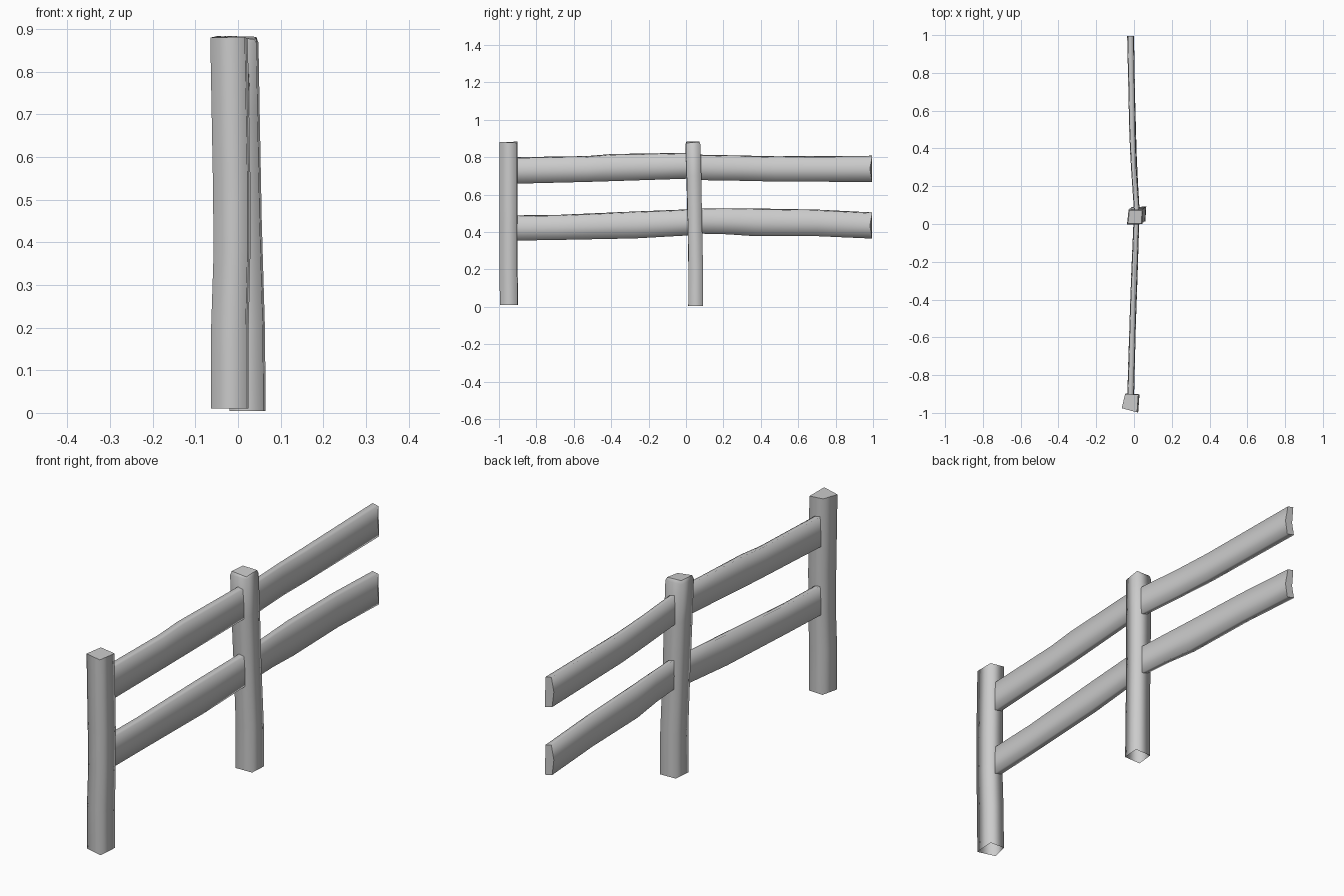
import bpy, bmesh
from mathutils import Vector

cube = bpy.data.objects.get("Cube")
if cube:
    bpy.data.objects.remove(cube)

wood = bpy.data.materials.new("grey wood")
wood.use_nodes = True
COLOUR = (0.6, 0.6, 0.6, 1)
wood.diffuse_color = COLOUR
wood.node_tree.nodes["Principled BSDF"].inputs["Base Color"].default_value = COLOUR


def loft(name, rings, cap_start=True):
    """Skin a stack of rings; smooth sides, crisp end caps."""
    bm = bmesh.new()
    loops = [[bm.verts.new(p) for p in ring] for ring in rings]
    n = len(loops[0])
    for a, b in zip(loops, loops[1:]):
        for i in range(n):
            j = (i + 1) % n
            bm.faces.new((a[i], a[j], b[j], b[i])).smooth = True
    caps = [bm.faces.new(loops[-1])]
    if cap_start:
        caps.append(bm.faces.new(loops[0][::-1]))
    for cap in caps:
        for edge in cap.edges:
            edge.smooth = False
    bmesh.ops.recalc_face_normals(bm, faces=bm.faces)
    mesh = bpy.data.meshes.new(name)
    bm.to_mesh(mesh)
    bm.free()
    mesh.materials.append(wood)
    obj = bpy.data.objects.new(name, mesh)
    bpy.context.collection.objects.link(obj)
    return obj


def post(name, footprint, levels, tilt):
    """Four-sided post; levels are (z, shift x, shift y, scale)."""
    mid = sum((Vector(p) for p in footprint), Vector((0, 0))) / 4
    rings = []
    for k, (z, dx, dy, s) in enumerate(levels):
        ring = []
        for i, p in enumerate(footprint):
            q = mid + (Vector(p) - mid) * s
            lift = tilt[i] if k == len(levels) - 1 else 0
            ring.append((q.x + dx, q.y + dy, z + lift))
        rings.append(ring)
    return loft(name, rings, cap_start=False)


def rail(name, stations):
    """Flat plank along y; stations are (y, x, bottom z, top z, thickness)."""
    rings = []
    for k, (y, x, lo, hi, t) in enumerate(stations):
        h, m = t / 2, (lo + hi) / 2
        notch = 0.012 if k == len(stations) - 1 else 0
        rings.append([(x - h, y, lo + 0.008), (x + h, y, lo),
                      (x + h, y - notch, m), (x + h * 0.8, y, hi - 0.006),
                      (x - h * 0.8, y, hi), (x - h, y - notch, m)])
    return loft(name, rings)


# Posts
post("front_post",
     [(-0.063, -0.975), (0.018, -0.997), (0.025, -0.903), (-0.045, -0.9)],
     [(0.01, 0, 0.002, 1), (0.2, 0, 0, 1), (0.38, 0.005, 0, 0.98),
      (0.55, 0.004, 0, 1), (0.88, -0.002, 0, 1)],
     [0, 0.002, -0.003, 0.004])
post("middle_post",
     [(-0.02, 0.012), (0.06, 0.014), (0.065, 0.092), (-0.012, 0.09)],
     [(0.005, 0, 0, 1), (0.2, -0.001, 0, 0.98), (0.45, -0.008, -0.005, 0.97),
      (0.7, -0.014, -0.01, 1), (0.868, -0.017, -0.015, 1), (0.88, -0.017, -0.015, 0.88)],
     [0.004, -0.004, 0.002, 0.004])

# Rails between the posts
rail("front_upper_rail",
     [(-0.93, -0.018, 0.658, 0.8, 0.036), (-0.53, -0.007, 0.668, 0.806, 0.034),
      (-0.4, -0.003, 0.672, 0.817, 0.034), (0.03, 0.013, 0.686, 0.824, 0.03)])
rail("front_lower_rail",
     [(-0.93, -0.018, 0.354, 0.489, 0.036), (-0.68, -0.012, 0.358, 0.492, 0.034),
      (-0.27, 0.002, 0.366, 0.51, 0.034), (0.03, 0.013, 0.383, 0.522, 0.03)])

# Free-ended rails behind the middle post
rail("back_upper_rail",
     [(0.05, 0.016, 0.678, 0.814, 0.03), (0.3, -0.001, 0.674, 0.809, 0.03),
      (0.48, -0.008, 0.67, 0.805, 0.034), (0.995, -0.018, 0.668, 0.808, 0.036)])
rail("back_lower_rail",
     [(0.05, 0.016, 0.392, 0.526, 0.03), (0.22, 0.006, 0.388, 0.527, 0.03),
      (0.37, -0.003, 0.378, 0.526, 0.034), (0.7, -0.012, 0.378, 0.52, 0.034),
      (0.995, -0.018, 0.365, 0.505, 0.036)])
